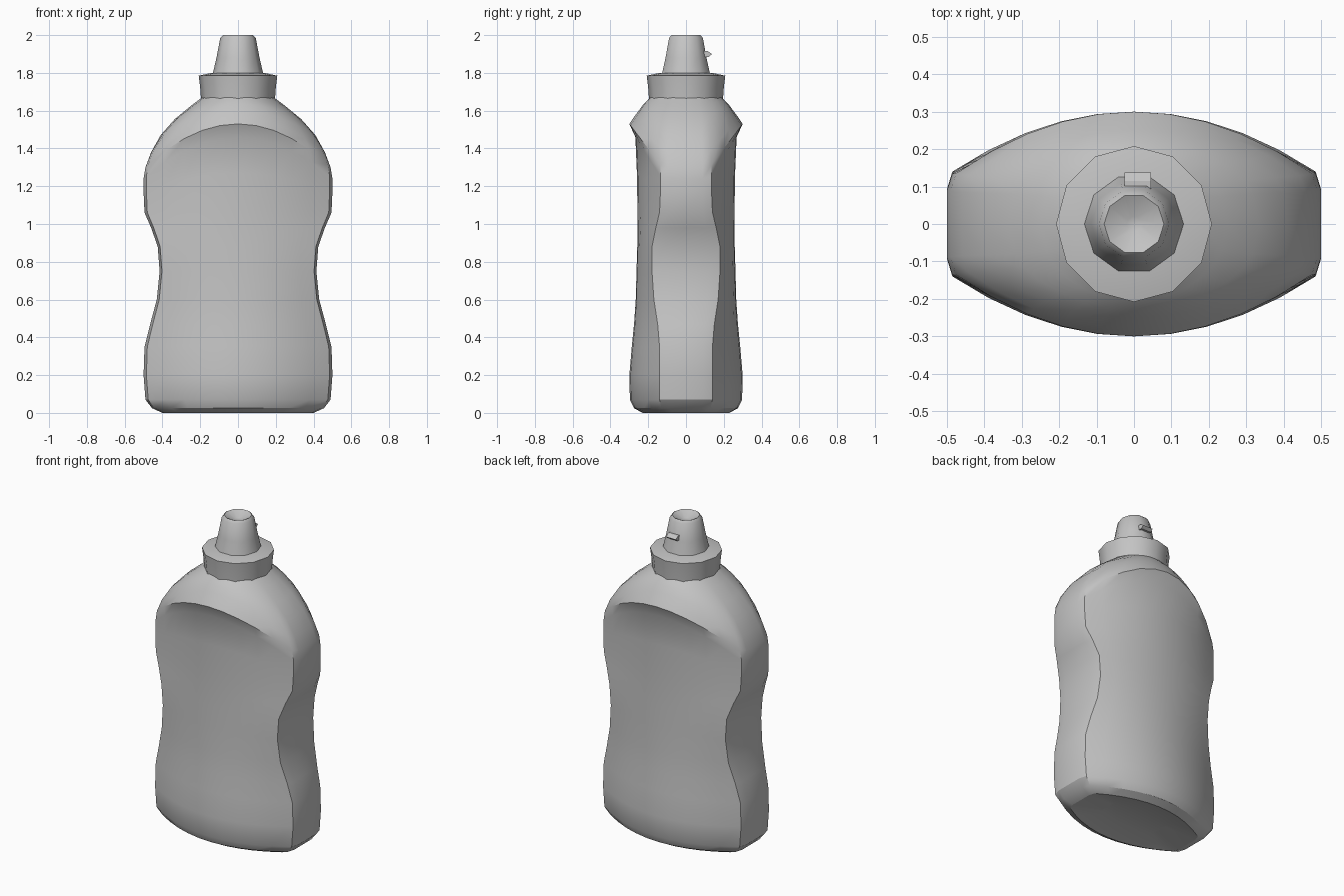
import bpy, bmesh, math

cube = bpy.data.objects.get("Cube")
if cube:
    bpy.data.objects.remove(cube, do_unlink=True)

grey = bpy.data.materials.new("plain_grey")
grey.use_nodes = True
colour = (0.55, 0.55, 0.55, 1)
grey.diffuse_color = colour
grey.node_tree.nodes["Principled BSDF"].inputs["Base Color"].default_value = colour


def loft(name, rings, angle):
    """Skin a stack of closed rings, cap both ends and shade smooth by angle."""
    bm = bmesh.new()
    loops = [[bm.verts.new(p) for p in ring] for ring in rings]
    n = len(loops[0])
    for low, high in zip(loops, loops[1:]):
        for i in range(n):
            j = (i + 1) % n
            bm.faces.new((low[i], low[j], high[j], high[i]))
    bm.faces.new(loops[0][::-1])
    bm.faces.new(loops[-1])
    bmesh.ops.recalc_face_normals(bm, faces=bm.faces[:])
    mesh = bpy.data.meshes.new(name)
    bm.to_mesh(mesh)
    bm.free()
    mesh.materials.append(grey)
    obj = bpy.data.objects.new(name, mesh)
    bpy.context.collection.objects.link(obj)
    bpy.ops.object.select_all(action="DESELECT")
    obj.select_set(True)
    bpy.context.view_layer.objects.active = obj
    bpy.ops.object.shade_smooth_by_angle(angle=math.radians(angle))
    return obj


def section(z, drop, w, d, s):
    """Bulged front and back, flat sides; turns oval near the neck.
    The ring droops towards the sides by the given amount."""
    steps = 10
    arc = [1 - 2 * i / steps for i in range(steps + 1)]
    back = [(0.97 * w * t, s + (d - s) * (1 - t * t)) for t in arc]
    side = [(-w, s * k) for k in (0.65, 0, -0.65)]
    half = back + side
    outline = half + [(-x, -y) for x, y in half]
    oval = min(1, max(0, (z - 1.55) / 0.1))
    ring = []
    for x, y in outline:
        a = math.atan2(y / d, x / w)
        x += oval * (w * math.cos(a) - x)
        y += oval * (d * math.sin(a) - y)
        ring.append((x, y, z - drop * (x / w) ** 2))
    return ring


def circle(radius, z, sides):
    return [(radius * math.cos(math.tau * i / sides),
             radius * math.sin(math.tau * i / sides), z) for i in range(sides)]


# Body: centre height, droop, half width, half depth, half depth of the side
body_rings = [
    (0.03, 0, 0.2, 0.1, 0.06),         # hollow underside
    (0, 0, 0.40, 0.23, 0.11),
    (0.025, 0, 0.455, 0.275, 0.13),
    (0.07, 0, 0.49, 0.297, 0.14),
    (0.2, 0, 0.5, 0.3, 0.14),
    (0.35, 0, 0.495, 0.287, 0.14),
    (0.47, 0, 0.465, 0.275, 0.15),
    (0.6, 0, 0.43, 0.266, 0.17),       # waist
    (0.75, 0, 0.415, 0.262, 0.18),
    (0.88, 0, 0.425, 0.258, 0.18),
    (0.98, 0, 0.46, 0.257, 0.16),
    (1.08, 0.02, 0.495, 0.257, 0.14),
    (1.27, 0.1, 0.5, 0.26, 0.135),
    (1.46, 0.22, 0.5, 0.268, 0.135),   # under the arched ledge
    (1.53, 0.23, 0.49, 0.3, 0.135),    # lip of the ledge
    (1.56, 0.18, 0.46, 0.28, 0.13),    # shoulders
    (1.60, 0.13, 0.41, 0.25, 0.13),
    (1.635, 0.08, 0.335, 0.225, 0.13),
    (1.655, 0.03, 0.25, 0.205, 0.12),
    (1.67, 0, 0.19, 0.19, 0.12),
]
loft("bottle_body", [section(*r) for r in body_rings], 32)

# Screw cap collar
collar = [(0.195, 1.65), (0.2, 1.72), (0.208, 1.785), (0.14, 1.8)]
loft("cap_collar", [circle(r, z, 12) for r, z in collar], 35)

# Tapered spout with a dished tip
spout = [(0.136, 1.785), (0.114, 1.88), (0.094, 1.985),
         (0.08, 2.0), (0.02, 1.97)]
loft("cap_spout", [circle(r, z, 10) for r, z in spout], 37)

# Small catch on the back of the spout
catch = [[(x, y, z) for x, y in ((-0.025, 0.09), (0.045, 0.09),
                                 (0.045, out), (-0.025, out))]
         for z, out in ((1.885, 0.12), (1.9, 0.138), (1.915, 0.115))]
loft("spout_catch", catch, 20)
